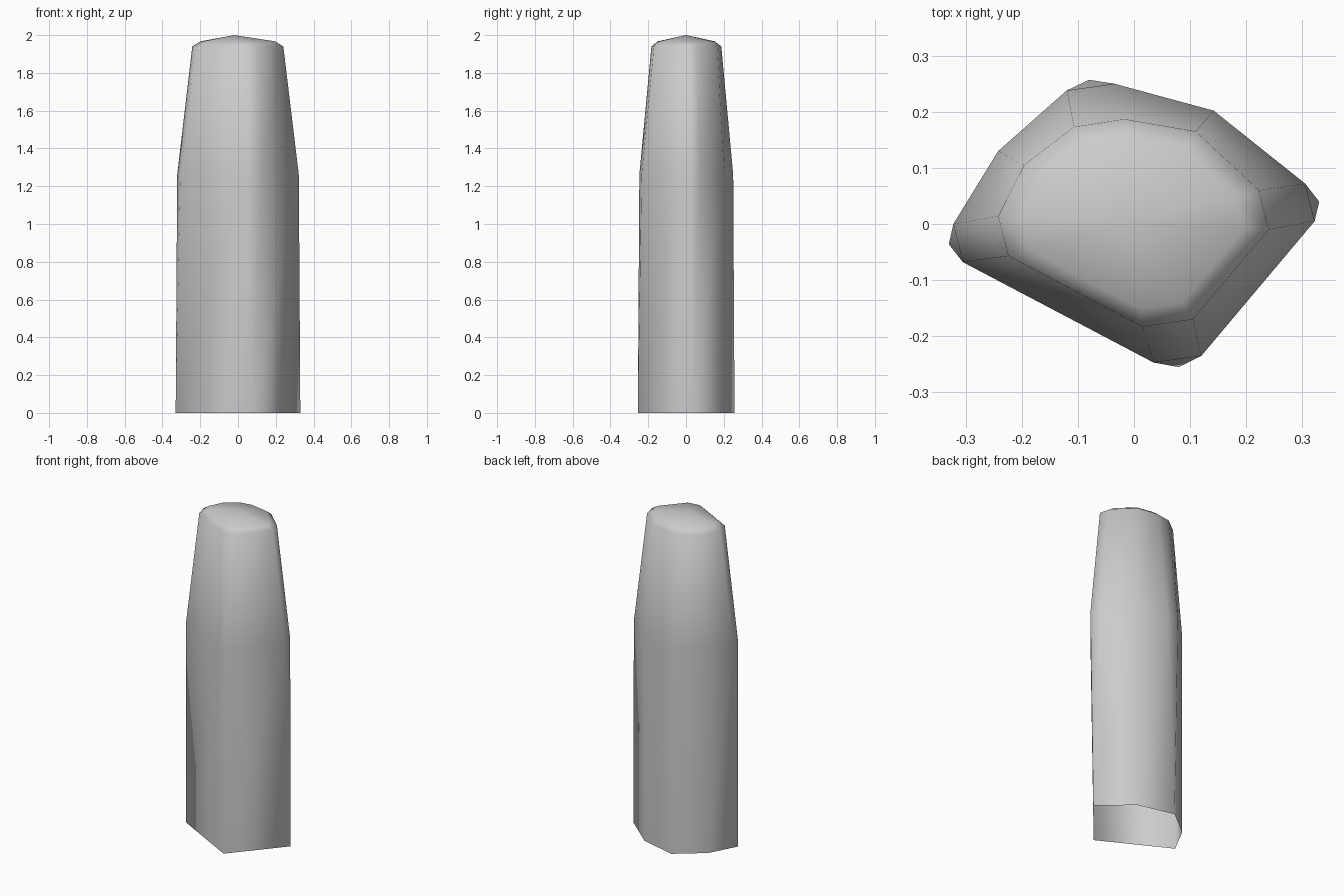
import bpy, bmesh

if "Cube" in bpy.data.objects:
    bpy.data.objects.remove(bpy.data.objects["Cube"])

# Outline corners, counter-clockwise seen from above
foot = [(-.33, -.036), (-.33, -.036), (.08, -.255), (.08, -.255), (.33, .04), (.33, .04),
        (.142, .202), (-.08, .257), (-.08, .257), (-.242, .13)]
waist = [(-.322, 0), (-.305, -.068), (.035, -.247), (.12, -.235), (.322, .005), (.305, .072),
         (.142, .202), (-.035, .25), (-.12, .238), (-.242, .13)]
shoulder = [(-.242, .014), (-.224, -.057), (.015, -.183), (.105, -.17), (.24, -.01), (.223, .06),
            (.11, .165), (-.017, .187), (-.107, .173), (-.196, .105)]
crown = [(x * .82, y * .82) for x, y in shoulder]

bm = bmesh.new()


def ring(points, z):
    return [bm.verts.new((x, y, z)) for x, y in points]


# Stacked sections: paired foot points merge so the corner chamfers taper out
rings = [ring(foot, 0), ring(waist, 1.26), ring(shoulder, 1.94), ring(crown, 1.967)]
for low, high in zip(rings, rings[1:]):
    for i in range(len(low)):
        j = (i + 1) % len(low)
        bm.faces.new((low[i], low[j], high[j], high[i]))

# Shallow peak on top, underside left open
peak = bm.verts.new((-.02, 0, 2))
top = rings[-1]
for i in range(len(top)):
    bm.faces.new((top[i], top[(i + 1) % len(top)], peak))

bmesh.ops.remove_doubles(bm, verts=bm.verts[:], dist=.0005)
bmesh.ops.recalc_face_normals(bm, faces=bm.faces[:])
for f in bm.faces:
    f.smooth = True

mesh = bpy.data.meshes.new("standing_stone")
bm.to_mesh(mesh)
bm.free()
stone = bpy.data.objects.new("standing_stone", mesh)
bpy.context.collection.objects.link(stone)
